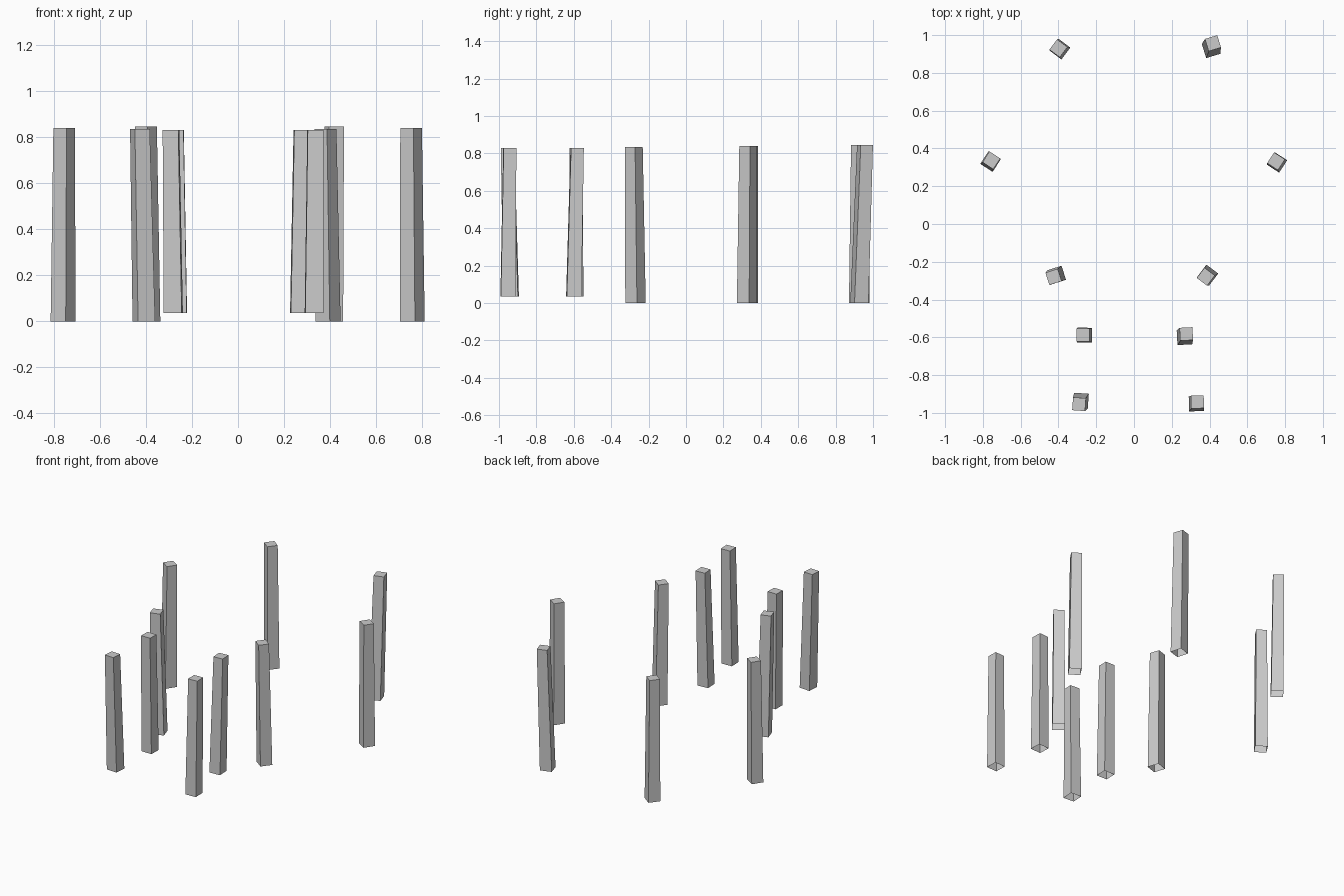
import bpy, bmesh
from math import radians
from mathutils import Matrix, Vector

cube = bpy.data.objects.get("Cube")
if cube:
    bpy.data.objects.remove(cube, do_unlink=True)

grey = bpy.data.materials.new("plain_grey")
grey.use_nodes = True
colour = (0.6, 0.6, 0.6, 1)
grey.diffuse_color = colour
grey.node_tree.nodes["Principled BSDF"].inputs["Base Color"].default_value = colour

TOP_WIDTH, FOOT_WIDTH = 0.068, 0.078


def post(name, top, foot, z_foot, z_top, turn):
    """Tapered, leaning square post with level ends and an open foot."""
    bm = bmesh.new()
    bmesh.ops.create_cube(bm, size=1)
    spin = Matrix.Rotation(radians(turn), 3, "Z")
    bottom = [f for f in bm.faces if f.normal.z < -0.5]
    bmesh.ops.delete(bm, geom=bottom, context="FACES_ONLY")
    for v in bm.verts:
        upper = v.co.z > 0
        width = TOP_WIDTH if upper else FOOT_WIDTH
        centre = top if upper else foot
        corner = spin @ Vector((v.co.x * width, v.co.y * width, 0))
        v.co = corner + Vector((*centre, z_top if upper else z_foot))
    mesh = bpy.data.meshes.new(name)
    bm.to_mesh(mesh)
    bm.free()
    mesh.materials.append(grey)
    bpy.context.collection.objects.link(bpy.data.objects.new(name, mesh))


# Rear posts
post("back_right_post", (-0.40, 0.93), (-0.392, 0.926), 0, 0.845, -37)
post("back_left_post", (0.418, 0.957), (0.408, 0.927), 0, 0.845, 17)

# Outer side posts
post("side_right_post", (-0.755, 0.337), (-0.76, 0.33), 0, 0.84, -33)
post("side_left_post", (0.752, 0.332), (0.757, 0.326), 0, 0.84, -33)

# Middle posts
post("middle_right_post", (-0.426, -0.28), (-0.409, -0.27), 0, 0.835, 18)
post("middle_left_post", (0.38, -0.279), (0.391, -0.27), 0, 0.835, -37)

# Raised front posts
post("inner_right_post", (-0.27, -0.588), (-0.261, -0.588), 0.035, 0.83, -1)
post("inner_left_post", (0.277, -0.582), (0.267, -0.6), 0.035, 0.83, 3)
post("front_right_post", (-0.291, -0.954), (-0.281, -0.935), 0.035, 0.83, -4)
post("front_left_post", (0.336, -0.942), (0.33, -0.952), 0.035, 0.83, 2)
